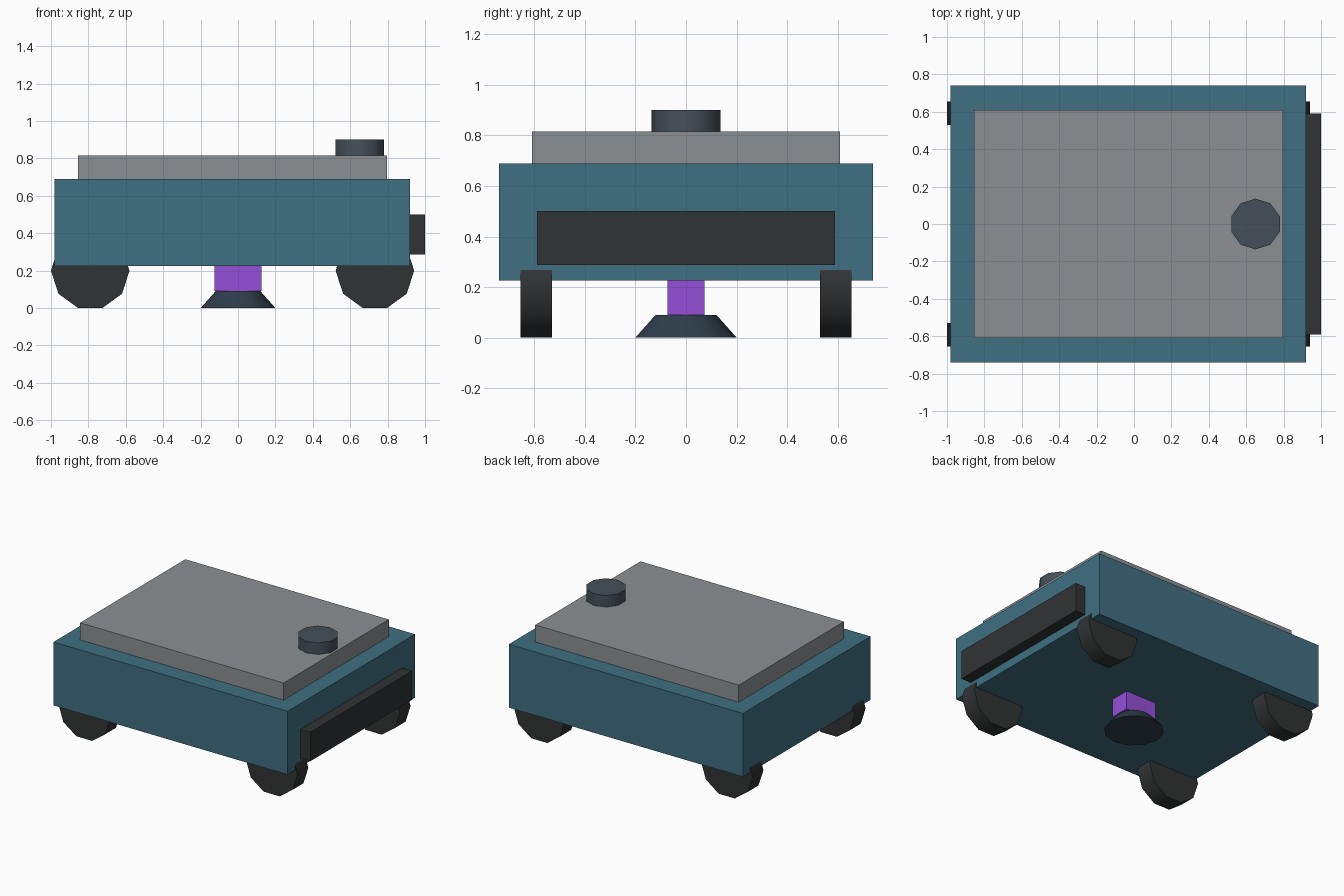
import bpy, bmesh, math
from mathutils import Matrix, Vector

if "Cube" in bpy.data.objects:
    bpy.data.objects.remove(bpy.data.objects["Cube"])


def material(name, rgb):
    m = bpy.data.materials.new(name)
    m.diffuse_color = (*rgb, 1)
    m.use_nodes = True
    m.node_tree.nodes["Principled BSDF"].inputs["Base Color"].default_value = m.diffuse_color
    return m


TEAL = material("teal_paint", (0.05, 0.16, 0.22))
GREY = material("deck_grey", (0.26, 0.28, 0.29))
BLACK = material("dark_rubber", (0.03, 0.033, 0.034))
SLATE = material("slate", (0.06, 0.08, 0.10))
NAVY = material("dark_blue", (0.028, 0.047, 0.07))
PURPLE = material("purple", (0.30, 0.08, 0.68))


def finish(name, bm, mat):
    bmesh.ops.recalc_face_normals(bm, faces=bm.faces)
    mesh = bpy.data.meshes.new(name)
    bm.to_mesh(mesh)
    bm.free()
    mesh.materials.append(mat)
    obj = bpy.data.objects.new(name, mesh)
    bpy.context.collection.objects.link(obj)
    return obj


def box(name, lo, hi, mat):
    lo, hi = Vector(lo), Vector(hi)
    bm = bmesh.new()
    bmesh.ops.create_cube(bm, size=1, matrix=Matrix.Translation((lo + hi) / 2)
                          @ Matrix.Diagonal((*(hi - lo), 1)))
    return finish(name, bm, mat)


def drum(name, base, r0, r1, height, sides, mat, start=0.0, along_y=False):
    """Capped drum rising from base along z (or running along y)."""
    bm = bmesh.new()
    rings = []
    for r, h in ((r0, 0), (r1, height)):
        ring = []
        for i in range(sides):
            a = start + math.tau * i / sides
            u, v = r * math.cos(a), r * math.sin(a)
            offset = (u, h, v) if along_y else (u, v, h)
            ring.append(bm.verts.new(Vector(base) + Vector(offset)))
        bm.faces.new(ring)
        rings.append(ring)
    for i in range(sides):
        j = (i + 1) % sides
        bm.faces.new((rings[0][i], rings[0][j], rings[1][j], rings[1][i]))
    obj = finish(name, bm, mat)
    bpy.ops.object.select_all(action='DESELECT')
    obj.select_set(True)
    bpy.context.view_layer.objects.active = obj
    bpy.ops.object.shade_smooth_by_angle(angle=math.radians(40))
    return obj


# Body, raised deck and end bumper
box("body", (-0.98, -0.74, 0.225), (0.92, 0.74, 0.69), TEAL)
box("deck", (-0.855, -0.61, 0.69), (0.797, 0.61, 0.815), GREY)
box("bumper", (0.92, -0.59, 0.287), (1.0, 0.59, 0.50), BLACK)

# Ten-sided button on the deck
drum("top_button", (0.65, 0, 0.815), 0.136, 0.136, 0.085, 10, SLATE, start=math.pi / 2)

# Four ten-sided wheels, each resting on a flat
for end, x in (("left", -0.79), ("right", 0.732)):
    for side, y in (("front", -0.655), ("back", 0.53)):
        drum(f"{side}_{end}_wheel", (x, y, 0.2), 0.21, 0.21, 0.125, 10, BLACK, along_y=True)

# Central foot under the body
box("foot_post", (-0.125, -0.073, 0.09), (0.125, 0.073, 0.225), PURPLE)
drum("foot_pad", (0, 0, 0), 0.2, 0.12, 0.09, 12, NAVY)
